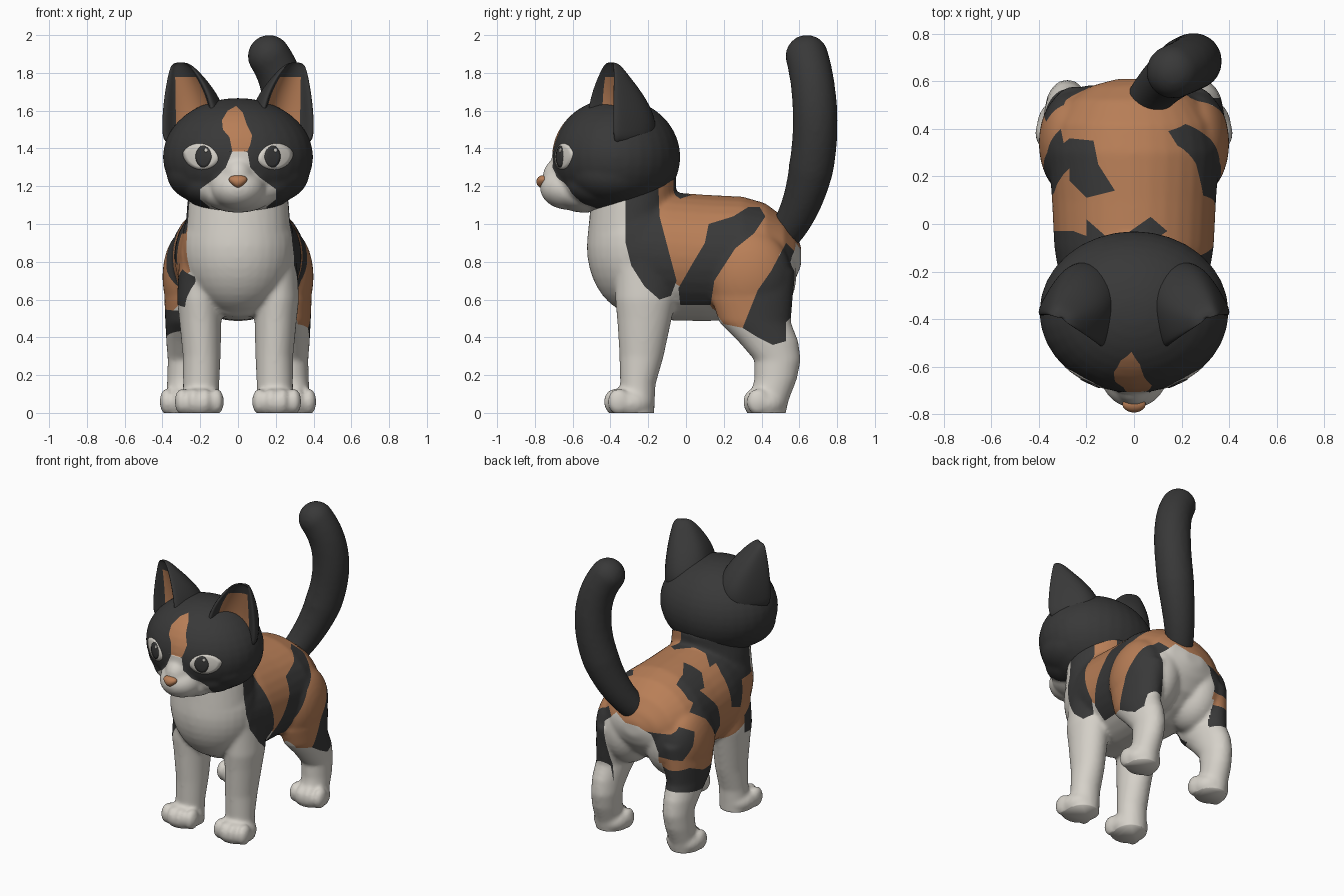
import bpy, bmesh
from math import sin, cos, pi, copysign
from mathutils import Vector, Matrix, geometry
from mathutils.bvhtree import BVHTree

if "Cube" in bpy.data.objects:
    bpy.data.objects.remove(bpy.data.objects["Cube"])


def material(name, colour):
    mat = bpy.data.materials.new(name)
    mat.use_nodes = True
    mat.diffuse_color = (*colour, 1)
    mat.node_tree.nodes["Principled BSDF"].inputs["Base Color"].default_value = (*colour, 1)
    return mat


FUR = [material("white_fur", (.67, .64, .585)),
       material("black_fur", (.04, .04, .04)),
       material("orange_fur", (.48, .21, .095))]
WHITE, BLACK, ORANGE = range(len(FUR))
X, Y, Z = range(3)


def make_object(name, bm, colour=WHITE):
    bmesh.ops.recalc_face_normals(bm, faces=bm.faces)
    for face in bm.faces:
        face.smooth = True
        face.material_index = face.material_index or colour
    mesh = bpy.data.meshes.new(name)
    bm.to_mesh(mesh)
    bm.free()
    for mat in FUR:
        mesh.materials.append(mat)
    obj = bpy.data.objects.new(name, mesh)
    bpy.context.collection.objects.link(obj)
    return obj


def ellipsoid(bm, centre, radii):
    shape = Matrix.Translation(centre) @ Matrix.Diagonal((*radii, 1))
    return bmesh.ops.create_uvsphere(bm, u_segments=32, v_segments=20, radius=1, matrix=shape)["verts"]


def loft(bm, rings):
    """Skin a list of equally long point rings and cap both ends."""
    loops = [[bm.verts.new(p) for p in ring] for ring in rings]
    for low, high in zip(loops, loops[1:]):
        for i in range(len(low)):
            j = (i + 1) % len(low)
            bm.faces.new((low[i], low[j], high[j], high[i]))
    bm.faces.new(loops[0])
    bm.faces.new(loops[-1])


def oval(centre, u, v, count=32):
    angles = [2 * pi * i / count for i in range(count)]
    return [Vector(centre) + Vector(u) * cos(a) + Vector(v) * sin(a) for a in angles]


def column(bm, x_side, rows):
    """Vertical limb from rows of x, y, z, half width, half depth."""
    loft(bm, [oval((x * x_side, y, z), (w, 0, 0), (0, d, 0)) for x, y, z, w, d in rows])


def fuse(name, bm, voxel, rounds, colour=WHITE):
    """Blend overlapping shapes into one soft skin."""
    obj = make_object(name, bm, colour)
    remesh = obj.modifiers.new("blend", 'REMESH')
    remesh.mode = 'VOXEL'
    remesh.voxel_size = voxel
    soften = obj.modifiers.new("soften", 'SMOOTH')
    soften.factor = .5
    soften.iterations = rounds
    graph = bpy.context.evaluated_depsgraph_get()
    mesh = bpy.data.meshes.new_from_object(obj.evaluated_get(graph))
    obj.modifiers.clear()
    obj.data = mesh
    mesh.materials.clear()
    for mat in FUR:
        mesh.materials.append(mat)
    for poly in mesh.polygons:
        poly.use_smooth = True
        poly.material_index = colour
    return obj


def inside(outline, a, b):
    hit = False
    for (p, q), (r, s) in zip(outline, outline[1:] + outline[:1]):
        if (q > b) != (s > b) and a < (r - p) * (b - q) / (s - q) + p:
            hit = not hit
    return hit


def cut(bm, outline, a, b, where):
    """Score an outline, projected along the remaining axis, into the skin."""
    for p, q in zip(outline, outline[1:] + outline[:1]):
        low = [min(m, n) - .015 for m, n in zip(p, q)]
        high = [max(m, n) + .015 for m, n in zip(p, q)]
        near = []
        for face in bm.faces:
            co = face.verts[0].co
            if low[0] < co[a] < high[0] and low[1] < co[b] < high[1] and where(co):
                near.append(face)
        geom = {part for face in near for part in (face, *face.edges, *face.verts)}
        spot, normal = Vector(), Vector()
        spot[a], spot[b] = p
        normal[a], normal[b] = p[1] - q[1], q[0] - p[0]
        bmesh.ops.bisect_plane(bm, geom=list(geom), plane_co=spot, plane_no=normal)


def paint(obj, cuts, rule):
    bm = bmesh.new()
    bm.from_mesh(obj.data)
    for outline, a, b, where in cuts:
        cut(bm, outline, a, b, where)
    for face in bm.faces:
        face.material_index = rule(face.calc_center_median())
    bm.to_mesh(obj.data)
    bm.free()


# Body: torso, chest, neck, legs and paws blended together
bm = bmesh.new()
torso = [(-.4, .84, .2, .24), (-.3, .84, .3, .33), (-.1, .83, .335, .34), (.1, .82, .345, .335),
         (.3, .82, .36, .325), (.42, .83, .335, .28), (.52, .83, .27, .205), (.58, .83, .18, .12), (.61, .83, .07, .05)]
loft(bm, [oval((0, y, z), (w, 0, 0), (0, 0, h)) for y, z, w, h in torso])
ellipsoid(bm, (0, -.25, .88), (.3, .275, .36))
column(bm, 1, [(0, -.27, .8, .25, .22), (0, -.28, .95, .28, .24),
               (0, -.28, 1.1, .27, .225), (0, -.28, 1.25, .25, .23)])
for side in (-1, 1):
    column(bm, side, [(.2, -.2, .85, .11, .17), (.205, -.215, .6, .118, .16), (.2, -.22, .5, .112, .145),
                      (.192, -.235, .3, .1, .117), (.195, -.255, .15, .096, .094), (.2, -.26, -.04, .098, .09)])
    column(bm, side, [(.25, .36, .75, .13, .22), (.265, .35, .6, .125, .215), (.275, .365, .48, .11, .19),
                      (.28, .435, .38, .1, .16), (.28, .485, .28, .092, .123), (.285, .475, .18, .09, .113),
                      (.29, .44, .07, .09, .105), (.29, .425, -.04, .09, .095)])
    ellipsoid(bm, (side * .265, .34, .72), (.135, .22, .25))
    ellipsoid(bm, (side * .17, .37, .73), (.18, .215, .26))
    for x, y, depth in ((.205, -.3, .132), (.285, .42, .115)):
        ellipsoid(bm, (side * x, y, .05), (.122, depth, .09))
        for k in (-1.5, -.5, .5, 1.5):
            ellipsoid(bm, (side * x + k * .061, y + .046 - depth + abs(k) * .02, .06), (.039, .06, .07))
body = fuse("body", bm, .013, 8)

# Flat soles
bm = bmesh.new()
bm.from_mesh(body.data)
bmesh.ops.bisect_plane(bm, geom=bm.verts[:] + bm.edges[:] + bm.faces[:], plane_co=(0, 0, 0),
                       plane_no=(0, 0, 1), clear_inner=True)
bmesh.ops.holes_fill(bm, edges=[e for e in bm.edges if e.is_boundary])
bm.to_mesh(body.data)
bm.free()

# Coat patches, as outlines in side (y, z), top (x, y) and rear (x, z) directions
left_black = [
    [(-.32, 1.3), (-.15, 1.3), (-.14, 1.04), (-.09, .85), (-.05, .7), (-.08, .62), (-.14, .6), (-.22, .67),
     (-.29, .78), (-.32, .9)],
    [(.33, 1.09), (.25, 1.04), (.12, 1), (.1, .9), (.04, .8), (-.04, .66), (-.03, .57), (.13, .57),
     (.15, .7), (.26, .87), (.36, .95), (.42, 1.04), (.39, 1.09)],
    [(.3, .45), (.38, .4), (.46, .36), (.53, .38), (.53, .48), (.6, .55), (.63, .8), (.53, .9), (.45, .75), (.38, .65)]]
left_orange = [(-.25, 1.3), (.7, 1.3), (.7, .85), (.5, .85), (.4, .6), (.3, .45), (.2, .47), (.12, .58),
               (-.05, .68), (-.25, 1)]
right_black = [
    [(-.34, .95), (-.34, 1.3), (-.13, 1.3), (-.03, 1.05), (-.03, .83), (-.15, .78), (-.2, .95)],
    [(-.38, .72), (-.3, .76), (-.2, .7), (-.2, .58), (-.33, .56)],
    [(.4, .95), (.25, 1.05), (.13, .9), (.1, .75), (.14, .67), (.22, .75), (.3, .88)],
    [(.43, .84), (.5, .88), (.54, .83), (.65, .84), (.65, .68), (.52, .66), (.46, .75)],
    [(.14, .54), (.36, .55), (.48, .6), (.62, .58), (.6, .45), (.48, .43), (.35, .41), (.14, .45)]]
right_orange = [(-.25, 1.3), (.7, 1.3), (.7, .72), (.52, .55), (.28, .5), (.2, .54), (.1, .62),
                (0, .53), (-.12, .6), (-.36, .75), (-.36, .93)]
top_black = [
    [(-.4, .33), (-.32, .32), (-.27, .36), (-.17, .35), (-.15, .25), (-.08, .14), (-.2, .11), (-.27, .18),
     (-.27, .25), (-.4, .27)],
    [(-.2, .02), (-.12, -.05), (-.03, -.04), (.07, .03), (.14, -.03), (.05, -.09), (-.2, -.1)]]
rump = [(-.16, .4), (-.19, .7), (-.14, .82), (-.05, .86), (.05, .86), (.14, .9), (.2, .84), (.25, .8), (.2, .4)]


def coat(c):
    if abs(c.x) < .2 and c.z < .62 or c.y > .4 and inside(rump, c.x, c.z):
        return WHITE
    if c.z > .98 and any(inside(patch, c.x, c.y) for patch in top_black):
        return BLACK
    black, orange = (left_black, left_orange) if c.x > 0 else (right_black, right_orange)
    if any(inside(patch, c.y, c.z) for patch in black):
        return BLACK
    return ORANGE if inside(orange, c.y, c.z) else WHITE


paint(body,
      [(line, Y, Z, lambda co: co.x > -.01) for line in left_black + [left_orange]]
      + [(line, Y, Z, lambda co: co.x < .01) for line in right_black + [right_orange]]
      + [(line, X, Y, lambda co: co.z > .96) for line in top_black]
      + [(rump, X, Z, lambda co: co.y > .38)], coat)

# Head: cranium, cheeks, bridge and muzzle
bm = bmesh.new()
ellipsoid(bm, (0, -.37, 1.355), (.398, .34, .312))
ellipsoid(bm, (0, -.62, 1.19), (.145, .153, .115))
ellipsoid(bm, (0, -.605, 1.25), (.1, .155, .125))
ellipsoid(bm, (0, -.54, 1.16), (.19, .16, .1))
for side in (-1, 1):
    ellipsoid(bm, (side * .17, -.39, 1.27), (.208, .23, .16))
    ellipsoid(bm, (side * .13, -.46, 1.21), (.17, .18, .12))
head = fuse("head", bm, .011, 12, BLACK)
blaze = [(-.085, 1.55), (-.055, 1.6), (-.01, 1.625), (.025, 1.59), (.045, 1.53), (.075, 1.47), (.065, 1.42),
         (.05, 1.385), (-.03, 1.385), (-.045, 1.46), (-.08, 1.5)]
muzzle = [(-.03, 1.385), (.05, 1.385), (.065, 1.3), (.11, 1.25), (.2, 1.185), (.2, 1.13), (.15, 1.09), (.15, 1),
          (-.15, 1), (-.15, 1.09), (-.2, 1.13), (-.2, 1.185), (-.11, 1.25), (-.065, 1.3)]


def face_coat(c):
    if c.y < -.42 and inside(muzzle, c.x, c.z):
        return WHITE
    return ORANGE if c.y < -.42 and inside(blaze, c.x, c.z) else BLACK


paint(head, [(line, X, Z, lambda co: co.y < -.4) for line in (blaze, muzzle)], face_coat)

# Eyes: thin plates laid on the face
bm = bmesh.new()
bm.from_mesh(head.data)
skin = BVHTree.FromBMesh(bm)
bm.free()


def plate(name, x, z, width, height, tilt, lift, colour):
    bm = bmesh.new()
    rings = []
    for size, rise in ((1, -.004), (1, lift), (.75, lift + .001), (.4, lift + .001), (.05, lift + .001)):
        ring = []
        for p in oval((0, 0, 0), (width * size, 0, 0), (0, 0, height * size)):
            p.z *= (abs(p.z) / (height * size)) ** .25
            px, pz = x + p.x * cos(tilt) - p.z * sin(tilt), z + p.x * sin(tilt) + p.z * cos(tilt)
            spot, normal, _, _ = skin.ray_cast(Vector((px, -2, pz)), Vector((0, 1, 0)))
            ring.append(spot + normal * rise)
        rings.append(ring)
    loft(bm, rings)
    make_object(name, bm, colour)


for side, label in ((-1, "right"), (1, "left")):
    plate(label + "_eye", side * .198, 1.357, .095, .069, side * .2, .001, WHITE)
    plate(label + "_pupil", side * .182, 1.357, .042, .058, 0, .004, BLACK)
    plate(label + "_glint", side * .182 + .014, 1.39, .009, .011, 0, .006, WHITE)

# Nose
bm = bmesh.new()
for v in ellipsoid(bm, (0, 0, 0), (.045, .035, .034)):
    v.co.x *= 1 + v.co.z * 14
    v.co += Vector((0, -.757, 1.224))
make_object("nose", bm, ORANGE)

# Ears: cupped cones with a broad dark rim and an orange lining
half = [(.97, -.16), (.86, -.2), (.74, -.08), (.66, .06), (.34, .22)]
arc = [i * pi / 6 for i in range(7)]
section = [(copysign(abs(cos(a)) ** .8, cos(a)), abs(sin(a)) ** .8) for a in arc]
section += [(-u, v) for u, v in half] + [(0, .27)] + half[::-1]
ear_rows = [(.25, -.4, 1.4, .155, .23), (.245, -.41, 1.5, .168, .27), (.244, -.41, 1.58, .168, .255),
            (.257, -.41, 1.69, .143, .19), (.281, -.405, 1.785, .1, .1), (.3, -.4, 1.842, .062, .05),
            (.305, -.4, 1.856, .03, .02)]
for side, label in ((-1, "right"), (1, "left")):
    across, back = Vector((side * .88, .46, 0)), Vector((-side * .4, .91, 0))
    bm = bmesh.new()
    loft(bm, [[Vector((side * x, y, z)) + across * u * w + back * v * d for u, v in section]
              for x, y, z, w, d in ear_rows])
    bm.faces.ensure_lookup_table()
    count = len(section)
    for row in range(1, 4):
        for i in range(10, 14):
            bm.faces[row * count + i].material_index = ORANGE
    ear = make_object(label + "_ear", bm, BLACK)
    rounding = ear.modifiers.new("rounding", 'SUBSURF')
    rounding.levels = rounding.render_levels = 2

# Tail: a thickening sweep with a round tip
bm = bmesh.new()
path = geometry.interpolate_bezier((.04, .5, .92), (.18, .7, 1.15), (.36, .72, 1.6), (.165, .64, 1.888), 60)
for i, point in enumerate(path):
    radius = .085 + .034 * min(1, i / 25) - .006 * max(0, i / 20 - 2)
    ellipsoid(bm, point, (radius, radius, radius))
fuse("tail", bm, .014, 6, BLACK)
